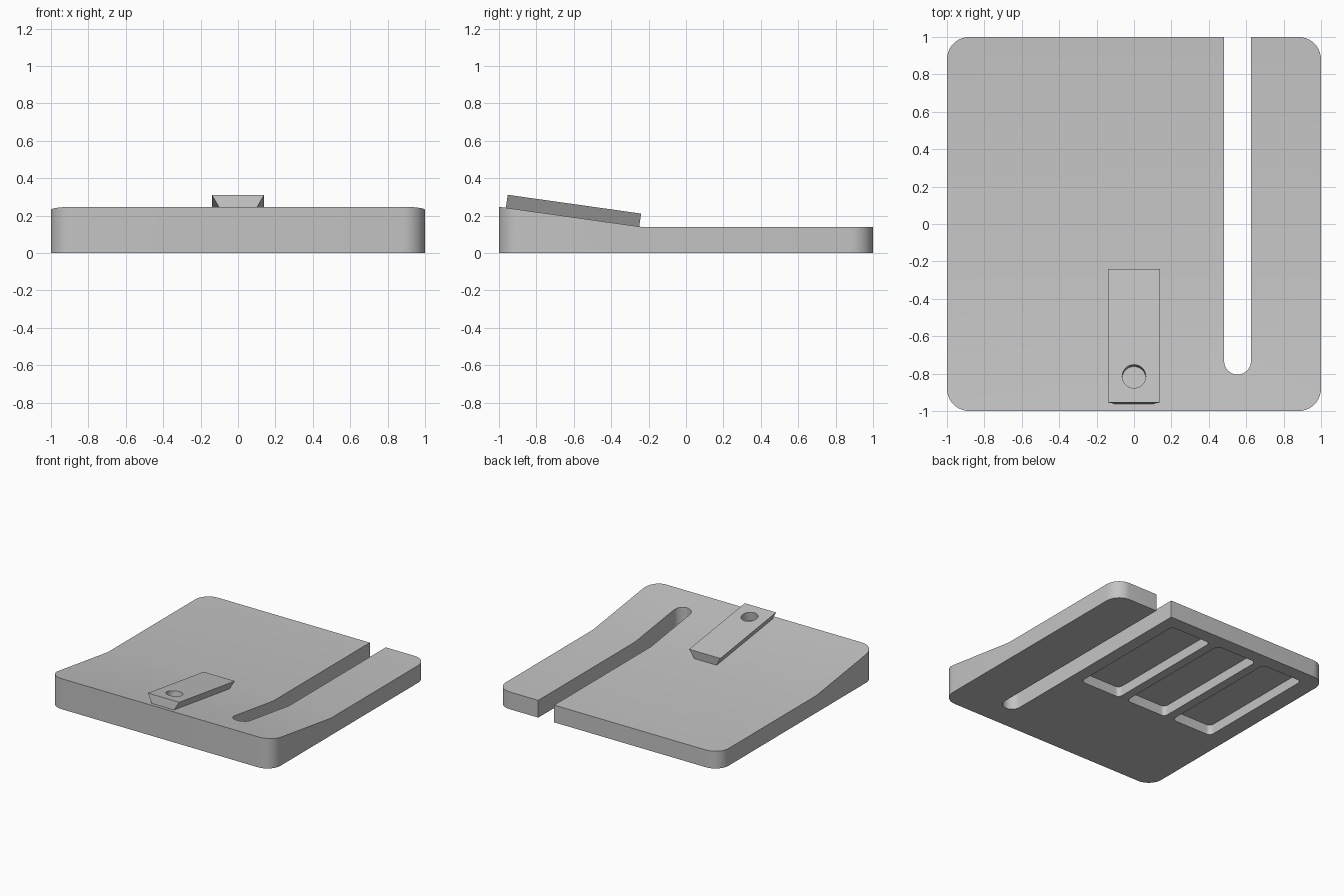
import bpy, bmesh, math

cube = bpy.data.objects.get("Cube")
if cube:
    bpy.data.objects.remove(cube, do_unlink=True)

grey = bpy.data.materials.new("light grey")
grey.use_nodes = True
colour = (0.55, 0.55, 0.55, 1)
grey.diffuse_color = colour
grey.node_tree.nodes["Principled BSDF"].inputs["Base Color"].default_value = colour


def prism(name, points, offset):
    """Extrude a closed outline of 3D points along an offset vector."""
    bm = bmesh.new()
    face = bm.faces.new([bm.verts.new(p) for p in points])
    top = bmesh.ops.extrude_face_region(bm, geom=[face])["geom"]
    bmesh.ops.translate(bm, vec=offset,
                        verts=[g for g in top if isinstance(g, bmesh.types.BMVert)])
    bmesh.ops.recalc_face_normals(bm, faces=bm.faces)
    mesh = bpy.data.meshes.new(name)
    bm.to_mesh(mesh)
    bm.free()
    mesh.materials.append(grey)
    obj = bpy.data.objects.new(name, mesh)
    bpy.context.collection.objects.link(obj)
    return obj


def rounded_box(name, x0, x1, y0, y1, z0, z1, r, steps=10):
    """Upright box with rounded vertical corners."""
    corners = [(x1 - r, y1 - r), (x0 + r, y1 - r), (x0 + r, y0 + r), (x1 - r, y0 + r)]
    pts = []
    for i, (cx, cy) in enumerate(corners):
        for s in range(steps + 1):
            a = math.pi / 2 * (i + s / steps)
            pts.append((cx + r * math.cos(a), cy + r * math.sin(a), z0))
    return prism(name, pts, (0, 0, z1 - z0))


def cut(obj, cutter):
    """Subtract a cutter, then discard it."""
    cutter.hide_render = True
    mod = obj.modifiers.new("cut", 'BOOLEAN')
    mod.operation = 'DIFFERENCE'
    mod.solver = 'EXACT'
    mod.object = cutter
    bpy.context.view_layer.objects.active = obj
    bpy.ops.object.modifier_apply(modifier=mod.name)
    bpy.data.objects.remove(cutter, do_unlink=True)


def smooth(obj):
    bpy.ops.object.select_all(action='DESELECT')
    obj.select_set(True)
    bpy.context.view_layer.objects.active = obj
    bpy.ops.object.shade_smooth_by_angle(angle=math.radians(30))


FLAT, FRONT, CREASE = 0.14, 0.247, -0.24
slope = (FRONT - FLAT) / (CREASE + 1)

# Base plate: rounded square whose top ramps up toward the front
plate = rounded_box("base_plate", -1, 1, -1, 1, 0, 0.3, 0.12)
ramp = [(-1.2, -1.2, FRONT + 0.2 * slope), (-1.2, CREASE, FLAT), (-1.2, 1.2, FLAT),
        (-1.2, 1.2, 0.6), (-1.2, -1.2, 0.6)]
cut(plate, prism("ramp_cutter", ramp, (2.4, 0, 0)))

# Long slot, open at the back
cut(plate, rounded_box("slot_cutter", 0.482, 0.625, -0.805, 1.3, -0.2, 0.6, 0.0714))

# Three pockets in the underside
for i in range(3):
    x = 0.2 - 0.437 * i
    cut(plate, rounded_box("pocket_cutter", x - 0.182, x + 0.182, -0.15, 0.89,
                           -0.1, 0.08, 0.035))
smooth(plate)

# Dovetail block lying on the ramp, with a round hole
section = [(-0.1, 0, 0), (0.1, 0, 0), (0.14, 0, 0.07), (-0.14, 0, 0.07)]
block = prism("dovetail_block", section, (0, -0.72, 0))
ring = [(0.063 * math.cos(a), -0.58 + 0.063 * math.sin(a), -0.1)
        for a in (math.tau * i / 40 for i in range(40))]
cut(block, prism("hole_cutter", ring, (0, 0, 0.3)))
block.rotation_euler.x = -math.atan(slope)
block.location = (0, -0.25, FLAT + 0.01 * slope)
smooth(block)
